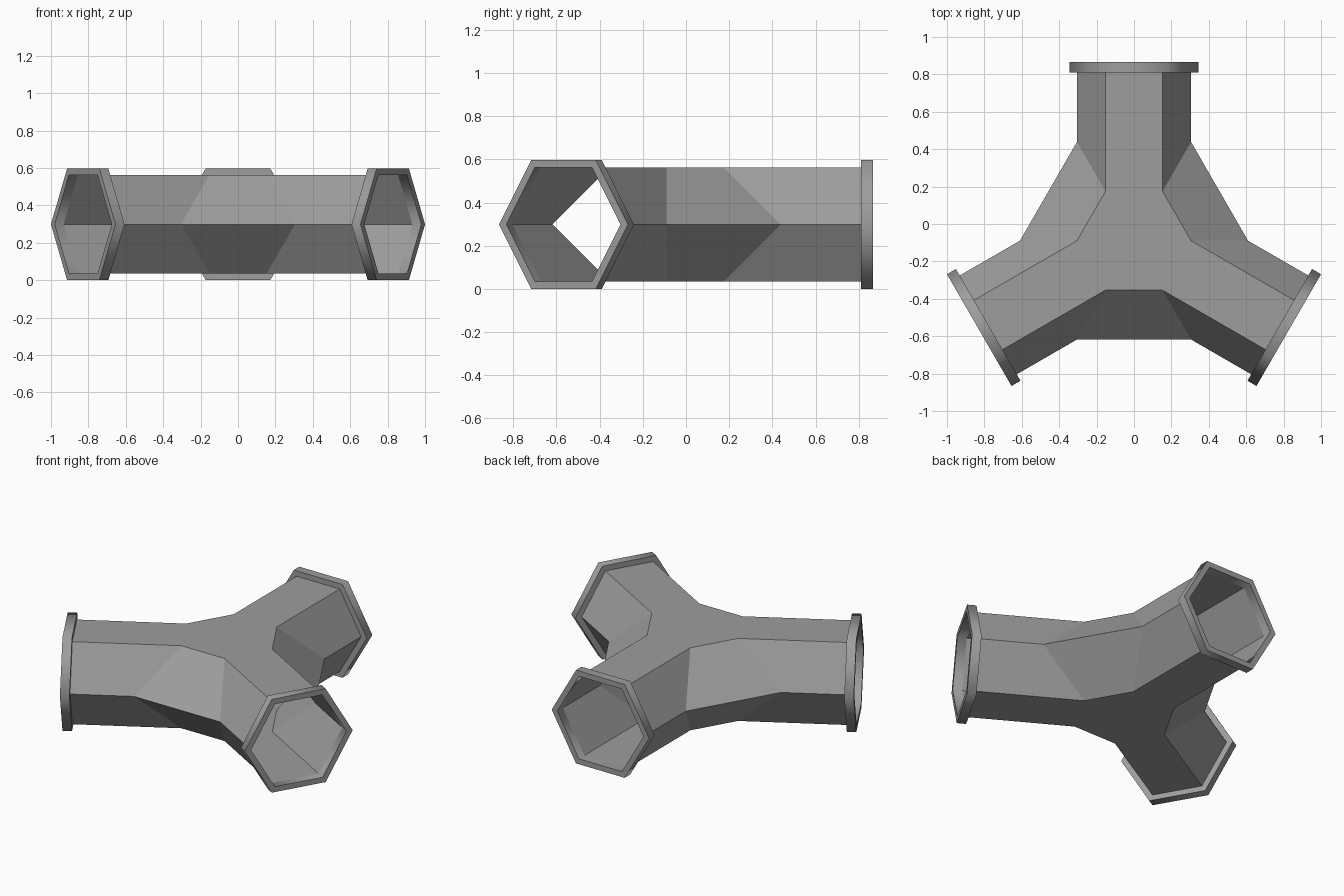
import bpy, bmesh
from math import sqrt, pi, radians
from mathutils import Matrix, Vector

if "Cube" in bpy.data.objects:
    bpy.data.objects.remove(bpy.data.objects["Cube"])

R = 0.305            # tube radius (corner to centre)
RIM = 0.345          # flange radius
APO = R * sqrt(3) / 2
INNER, OUTER = 0.9, 0.9555   # flange start and end along each arm
MID = RIM * sqrt(3) / 2      # height of the tube axis
HUB = Matrix.Translation((0, -0.0895, MID))

grey = bpy.data.materials.new("grey_metal")
grey.use_nodes = True
grey.diffuse_color = (0.34, 0.34, 0.34, 1)
grey.node_tree.nodes["Principled BSDF"].inputs["Base Color"].default_value = grey.diffuse_color


def finish(bm, name):
    mesh = bpy.data.meshes.new(name)
    bm.to_mesh(mesh)
    bm.free()
    mesh.materials.append(grey)
    obj = bpy.data.objects.new(name, mesh)
    bpy.context.collection.objects.link(obj)
    return obj


def add_face(bm, points, turn):
    bm.faces.new([bm.verts.new(turn @ Vector(p)) for p in points])


turns = [Matrix.Rotation(i * 2 * pi / 3, 4, 'Z') for i in range(3)]

# Three-way hexagonal tube: open shell with chamfered inner corners
bm = bmesh.new()
for z in (APO, -APO):
    hub = []
    for turn in turns:
        # flat strip of the arm
        add_face(bm, [(-R / 2, APO, z), (R / 2, APO, z),
                      (R / 2, INNER, z), (-R / 2, INNER, z)], turn)
        # sloping sides of the arm
        for s in (1, -1):
            add_face(bm, [(s * R / 2, APO, z), (s * R, 2 * APO, 0),
                          (s * R, INNER, 0), (s * R / 2, INNER, z)], turn)
        # sloping chamfer between neighbouring arms
        add_face(bm, [(R / 2, APO, z), (R, 0, z),
                      (2 * R, 0, 0), (R, 2 * APO, 0)], turn)
        hub += [turn @ Vector((R / 2, APO, z)), turn @ Vector((-R / 2, APO, z))]
    add_face(bm, hub, Matrix())
bmesh.ops.remove_doubles(bm, verts=bm.verts, dist=0.0005)
bmesh.ops.recalc_face_normals(bm, faces=bm.faces)
bmesh.ops.dissolve_limit(bm, angle_limit=radians(1), verts=bm.verts, edges=bm.edges)
bmesh.ops.transform(bm, matrix=HUB, verts=bm.verts)
finish(bm, "three_way_tube")

# Hexagonal ring flange on the end of each arm
for turn, name in zip(turns, ("back_flange", "right_flange", "left_flange")):
    bm = bmesh.new()
    loops = []
    for radius, y in ((R, INNER), (RIM, INNER), (RIM, OUTER), (R, OUTER)):
        spokes = [Matrix.Rotation(i * pi / 3, 4, 'Y') @ Vector((radius, 0, 0)) for i in range(6)]
        loops.append([bm.verts.new(p + Vector((0, y, 0))) for p in spokes])
    for a in range(4):
        one, two = loops[a], loops[(a + 1) % 4]
        for i in range(6):
            j = (i + 1) % 6
            bm.faces.new((one[i], one[j], two[j], two[i]))
    bmesh.ops.recalc_face_normals(bm, faces=bm.faces)
    bmesh.ops.transform(bm, matrix=HUB @ turn, verts=bm.verts)
    flange = finish(bm, name)
    bpy.ops.object.select_all(action='DESELECT')
    flange.select_set(True)
    bpy.context.view_layer.objects.active = flange
    bpy.ops.object.shade_smooth_by_angle(angle=radians(70))
